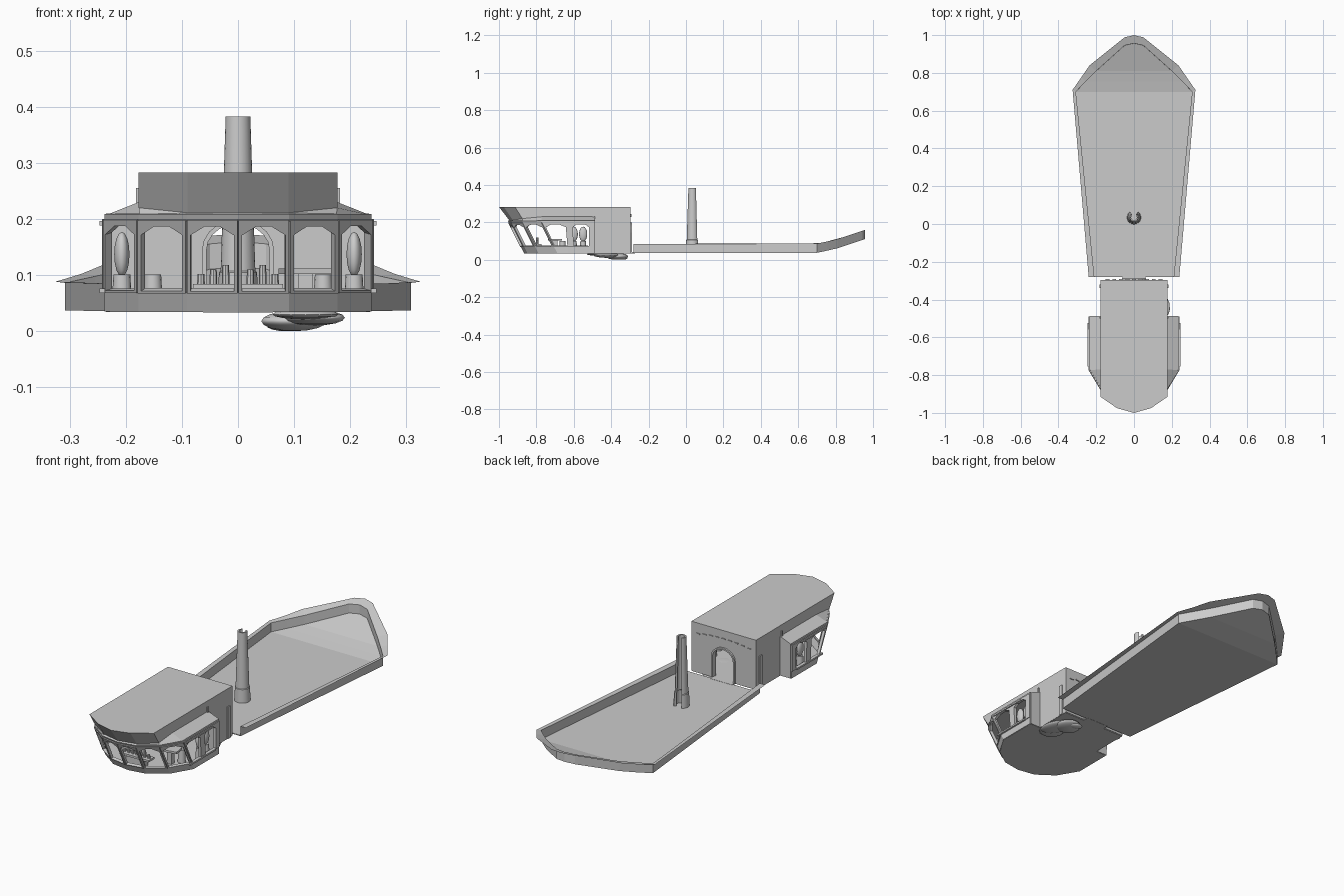
import bpy, bmesh
from math import sin, cos, pi, radians
from mathutils import Vector

if "Cube" in bpy.data.objects:
    bpy.data.objects.remove(bpy.data.objects["Cube"])

def build(name, verts, faces, thick=0.0, offset=0.0):
    me = bpy.data.meshes.new(name)
    me.from_pydata([tuple(v) for v in verts], [], faces)
    bm = bmesh.new()
    bm.from_mesh(me)
    bmesh.ops.remove_doubles(bm, verts=bm.verts, dist=1e-5)
    bmesh.ops.recalc_face_normals(bm, faces=bm.faces)
    bm.to_mesh(me)
    bm.free()
    ob = bpy.data.objects.new(name, me)
    bpy.context.collection.objects.link(ob)
    if thick:
        m = ob.modifiers.new("thickness", 'SOLIDIFY')
        m.thickness, m.offset = thick, offset
    return ob

def strip(name, a, b, thick=0.0):
    n = len(a)
    return build(name, list(a) + list(b), [(i, i + 1, n + i + 1, n + i) for i in range(n - 1)], thick)

def mirror_path(half):
    # half runs from the centre line to the right
    return [Vector((-p[0], p[1], p[2])) for p in reversed(half[1:])] + [Vector(p) for p in half]

def box(name, c, s, rz=0):
    bpy.ops.mesh.primitive_cube_add(size=1, location=c, rotation=(0, 0, rz))
    bpy.context.object.scale = s
    bpy.context.object.name = name

def cone(name, c, r1, r2, h, n=16):
    bpy.ops.mesh.primitive_cone_add(vertices=n, radius1=r1, radius2=r2, depth=h, location=c)
    bpy.context.object.name = name
    bpy.ops.object.shade_smooth_by_angle()

def ball(name, c, s, rz=0):
    bpy.ops.mesh.primitive_uv_sphere_add(segments=14, ring_count=8, location=c, rotation=(0, 0, rz))
    bpy.context.object.scale = s
    bpy.context.object.name = name
    bpy.ops.object.shade_smooth_by_angle()

# ---- rear deck: floor, side wall and outward flange
def floor_z(y):
    if y < .69: return .037
    if y < .8: return .037 + (y - .69) * .21
    return .06 + (y - .8) * .335

inner = [(0, .957), (.05, .945), (.2, .81), (.255, .755), (.308, .70), (.21, -.28)]
outer = [(0, 1.0), (.05, .988), (.235, .84), (.28, .775), (.325, .71), (.24, -.28)]
base = mirror_path([(x, y, floor_z(y)) for x, y in inner])
top = [p + Vector((0, 0, .047)) for p in base]
rim = mirror_path([(x, y, floor_z(y) + .047) for x, y in outer])
strip("deck_wall", base, top)
strip("deck_flange", top, rim)
half = len(inner)
right = base[half - 1:]
left = list(reversed(base[:half]))
strip("deck_floor", left, right, .004)

# ---- split hollow mast
arc = [radians(125 + 290 * i / 20) for i in range(21)]
levels = [(.037, .037), (.105, .034), (.107, .031), (.383, .022)]
verts, faces, n = [], [], len(arc)
for z, r in levels:
    for k in (1, .68):
        verts += [(r * k * cos(a), .035 + r * k * sin(a), z) for a in arc]
for l in range(len(levels) - 1):
    o, u = 2 * n * l, 2 * n * (l + 1)
    for i in range(n - 1):
        faces += [(o + i, o + i + 1, u + i + 1, u + i), (o + n + i, u + n + i, u + n + i + 1, o + n + i + 1)]
    faces += [(o, u, u + n, o + n), (o + n - 1, o + 2 * n - 1, u + 2 * n - 1, u + n - 1)]
for o in (0, 2 * n * (len(levels) - 1)):
    faces += [(o + i, o + i + 1, o + n + i + 1, o + n + i) for i in range(n - 1)]
build("mast", verts, faces)
bpy.context.view_layer.objects.active = bpy.data.objects["mast"]
bpy.data.objects["mast"].select_set(True)
bpy.ops.object.shade_smooth_by_angle()

# ---- bridge: leaning faceted window bay
plan = [(0, -.945, 1), (.09, -.93, 1), (.175, -.87, 1), (.235, -.77, 1), (.235, -.635, .1), (.235, -.49, 0)]
def bay(z):
    return mirror_path([(x, y + k * (.2 - z) * .5, z) for x, y, k in plan])

strip("lower_hull", bay(.035), bay(.072), .006)
strip("window_header", bay(.196), bay(.209), .006)

def window(name, a, b, c, d, m=.07):
    # frame around an arched six-sided opening; a,b bottom and c,d top
    def at(u, v): return a.lerp(b, u).lerp(d.lerp(c, u), v)
    out = [at(*p) for p in ((0, 0), (1, 0), (1, .75), (1, 1), (0, 1), (0, .75))]
    hole = [at(*p) for p in ((m, .03), (1 - m, .03), (1 - m, .8), (.65, .92), (.35, .92), (m, .8))]
    f = [(i, (i + 1) % 6, 6 + (i + 1) % 6, 6 + i) for i in range(6)]
    build(name, out + hole, f, .014)

lo, hi = bay(.07), bay(.2)
for i in range(len(lo) - 1):
    side = i in (0, len(lo) - 2)
    window("window_frame", lo[i], lo[i + 1], hi[i + 1], hi[i], .2 if side else .07)

fl = bay(.036)
build("bridge_floor", fl, [tuple(range(len(fl)))], .004)
box("rear_floor", (0, -.395, .036), (.354, .19, .004))

# ---- roof with raked fascia and sloping shoulders
roof_top = mirror_path([(0, -1, .283), (.09, -.975, .283), (.177, -.915, .283), (.177, -.77, .283), (.177, -.635, .283), (.177, -.49, .283)])
roof_low = mirror_path([(0, -.945, .211), (.09, -.925, .211), (.177, -.875, .22), (.177, -.77, .23), (.177, -.635, .23), (.177, -.49, .23)])
strip("roof_fascia", roof_top, roof_low)
strip("roof_shoulder", roof_low, bay(.207))
build("roof", roof_top + [Vector((.177, -.3, .283)), Vector((-.177, -.3, .283))], [tuple(range(len(roof_top) + 2))])
cl = bay(.206)
build("ceiling", cl, [tuple(range(len(cl)))])

# ---- rear cabin walls and door
for s in (-1, 1):
    box("cabin_side", (s * .175, -.395, .159), (.005, .19, .248))
    build("bay_back_wall", [(s * .177, -.49, .035), (s * .235, -.49, .035), (s * .235, -.49, .207), (s * .177, -.49, .23)],
          [(0, 1, 2, 3)], .006)
    box("side_window_surround", (s * .242, -.655, .192), (.01, .2, .008))
    box("side_window_surround", (s * .242, -.625, .072), (.01, .2, .008))
    box("corner_trim", (s * .179, -.497, .23), (.006, .008, .05))
    box("rear_trim", (s * .179, -.33, .115), (.006, .02, .16))

arch = [(.06, .037)] + [(.06 * cos(a), .145 + .05 * sin(a)) for a in [pi * i / 10 for i in range(11)]] + [(-.06, .037)]
wall = [(-.177, .037), (-.177, .283), (.177, .283), (.177, .037)]
build("rear_wall", [(x, -.3, z) for x, z in wall + arch], [tuple(range(len(wall + arch)))], .006)
strip("door_surround", [(x, -.315, z) for x, z in arch], [(x, -.288, z) for x, z in arch], .008)
box("door_step", (0, -.287, .037), (.124, .03, .006))
for i in range(9):
    x = -.14 + .035 * i
    box("rear_wall_trim", (x, -.295, .243 - x * x * .6), (.02, .005, .004))

# ---- seats, pedestals and consoles inside the bridge
for s in (-1, 1):
    for x, y in ((.207, -.6), (.207, -.55), (.152, -.66)):
        cone("seat_pedestal", (s * x, y, .068), .019, .015, .066)
    for y in (-.6, -.55):
        ball("seat_back", (s * .207, y, .137), (.014, .022, .04))
box("front_console", (0, -.795, .079), (.16, .045, .01))
box("console_base", (0, -.795, .056), (.1, .03, .04))
for i in range(7):
    h = .018 + .008 * (i % 3)
    cone("console_lever", (-.066 + .022 * i, -.795, .084 + h / 2), .007, .006, h, 8)
box("chart_table", (.12, -.7, .107), (.085, .06, .01), .2)
box("chart_table_leg", (.12, -.7, .07), (.025, .025, .07))

# ---- folded lump hanging under the hull
ball("under_hull_lump", (.10, -.37, .018), (.06, .06, .018))
ball("under_hull_lump", (.135, -.42, .024), (.05, .08, .014), .4)
ball("under_hull_lump", (.085, -.335, .01), (.035, .022, .01), -.3)
ball("under_hull_lump", (.12, -.47, .03), (.06, .06, .009))
